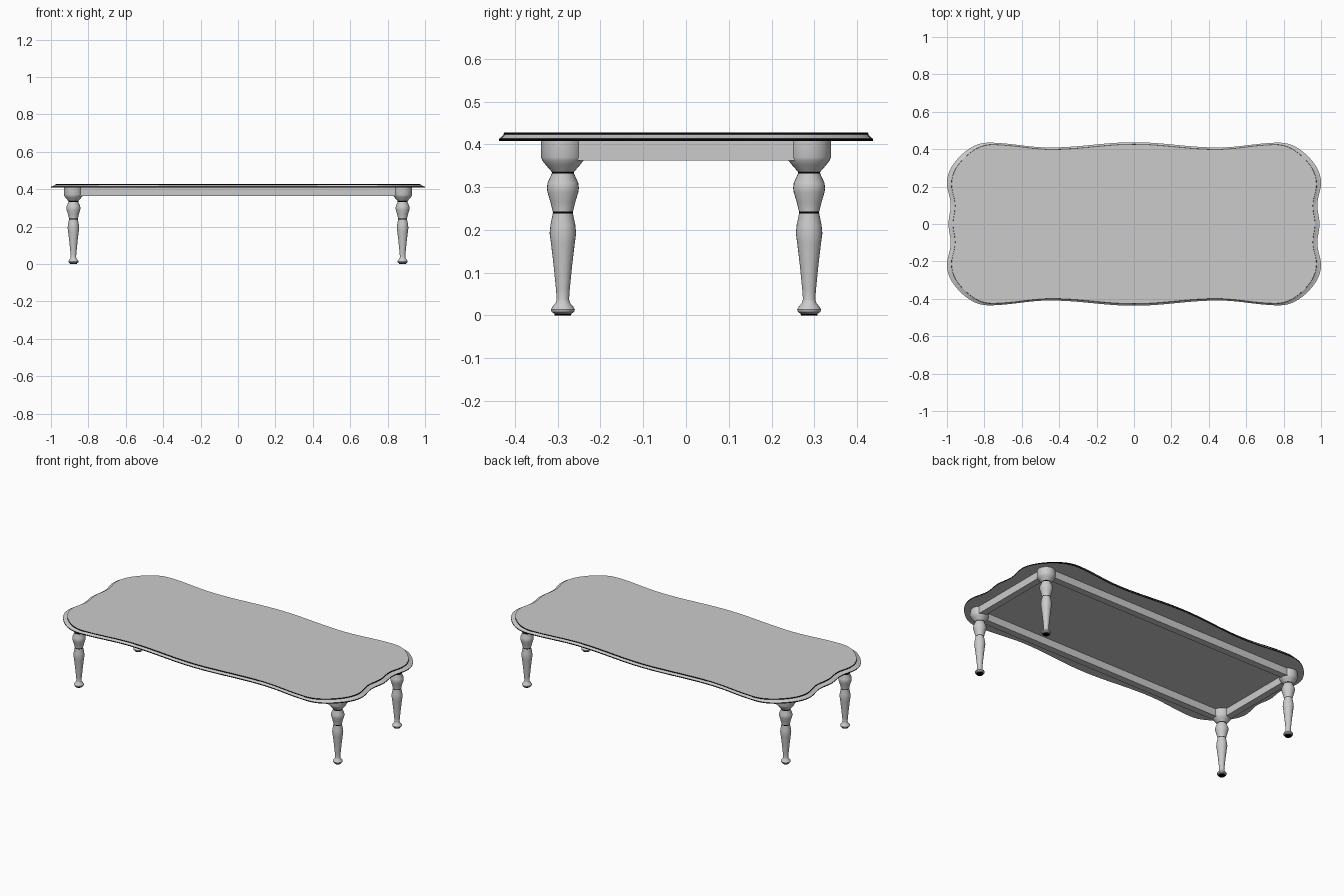
import bpy, bmesh, math
from mathutils import Vector

if "Cube" in bpy.data.objects:
    bpy.data.objects.remove(bpy.data.objects["Cube"])

grey = bpy.data.materials.new("light grey")
grey.diffuse_color = (0.6, 0.6, 0.6, 1)
grey.use_nodes = True
grey.node_tree.nodes["Principled BSDF"].inputs["Base Color"].default_value = grey.diffuse_color
black = bpy.data.materials.new("black trim")
black.diffuse_color = (0, 0, 0, 1)
black.use_nodes = True
black.node_tree.nodes["Principled BSDF"].inputs["Base Color"].default_value = black.diffuse_color


def finish(name, bm, smooth=None, bands=()):
    """Make the object; faces whose centre height is in a band turn black."""
    bmesh.ops.recalc_face_normals(bm, faces=bm.faces)
    for f in bm.faces:
        z = f.calc_center_median().z
        if any(lo <= z <= hi for lo, hi in bands):
            f.material_index = 1
    me = bpy.data.meshes.new(name)
    bm.to_mesh(me)
    bm.free()
    me.materials.append(grey)
    if bands:
        me.materials.append(black)
    ob = bpy.data.objects.new(name, me)
    bpy.context.collection.objects.link(ob)
    if smooth:
        bpy.ops.object.select_all(action='DESELECT')
        ob.select_set(True)
        bpy.context.view_layer.objects.active = ob
        bpy.ops.object.shade_smooth_by_angle(angle=math.radians(smooth))
    return ob


def skin(bm, rings):
    """Bridge closed rings of points and cap both ends."""
    vs = [[bm.verts.new(p) for p in r] for r in rings]
    n = len(vs[0])
    for a, b in zip(vs, vs[1:]):
        for i in range(n):
            j = (i + 1) % n
            bm.faces.new((a[i], a[j], b[j], b[i]))
    bm.faces.new(vs[0][::-1])
    bm.faces.new(vs[-1])


# Scalloped outline: one quadrant, end middle to long side middle
def wave(t, a, b):
    return a + (b - a) * (1 - math.cos(math.pi * t)) / 2


def quadrant():
    pts = []
    for i in range(6):                       # end: bulge to dip
        t = i / 6
        pts.append((wave(t, 0.992, 0.98), 0.1 * t))
    for i in range(6):                       # end: dip to corner
        t = i / 6
        pts.append((wave(t, 0.98, 1.0), 0.1 + 0.12 * t))
    for i in range(16):                      # rounded corner, slightly flattened
        a = math.pi / 2 * i / 16
        k = 1 - 0.05 * math.sin(2 * a) ** 2
        pts.append((0.78 + 0.22 * k * math.cos(a), 0.22 + 0.215 * k * math.sin(a)))
    for i in range(12):                      # side: corner to dip
        t = i / 12
        pts.append((0.78 - 0.33 * t, wave(t, 0.435, 0.409)))
    for i in range(13):                      # side: dip to middle bulge
        t = i / 12
        pts.append((0.45 - 0.45 * t, wave(t, 0.409, 0.437)))
    return pts


q = quadrant()
half = q + [(-x, y) for x, y in q[-2::-1]]
outline = half + [(x, -y) for x, y in half[-2:0:-1]]

# Table top with a moulded edge and black trim at its upper and lower rims
bm = bmesh.new()
edge = [(0.4085, 1.0), (0.4135, 1.0), (0.416, 0.991),
        (0.4195, 0.984), (0.4235, 0.976), (0.4285, 0.975)]
skin(bm, [[Vector((x * s, y * s, z)) for x, y in outline] for z, s in edge])
finish("table_top", bm, 30, [(0.409, 0.4135), (0.424, 0.428)])

# Turned legs with black rings and base
LX, LY = 0.88, 0.288
profile = [(0.019, 0.0), (0.02, 0.004), (0.026, 0.008), (0.028, 0.014),
           (0.024, 0.021), (0.017, 0.029), (0.0145, 0.038), (0.016, 0.06),
           (0.022, 0.12), (0.028, 0.17), (0.031, 0.192), (0.029, 0.212),
           (0.0235, 0.239), (0.0235, 0.243),
           (0.029, 0.265), (0.036, 0.288), (0.0375, 0.298), (0.036, 0.31),
           (0.026, 0.332), (0.026, 0.336),
           (0.040, 0.352), (0.048, 0.362), (0.051, 0.37), (0.051, 0.41)]
N = 24
for sx, xn in ((-1, "left"), (1, "right")):
    for sy, yn in ((-1, "front"), (1, "back")):
        bm = bmesh.new()
        skin(bm, [[(sx * LX + r * math.cos(2 * math.pi * i / N),
                    sy * LY + r * math.sin(2 * math.pi * i / N), z)
                   for i in range(N)] for r, z in profile])
        finish(f"{yn}_{xn}_leg", bm, 35,
               [(-0.001, 0.004), (0.239, 0.243), (0.332, 0.336)])


# Apron rails between the legs
def rail(name, x, y, sx, sy):
    bm = bmesh.new()
    bmesh.ops.create_cube(bm, size=1)
    for v in bm.verts:
        v.co = (x + v.co.x * sx, y + v.co.y * sy, 0.3865 + v.co.z * 0.047)
    finish(name, bm)


T = 0.042
for s, a, b in ((-1, "front", "left"), (1, "back", "right")):
    rail(a + "_apron", 0, s * (LY + 0.014), 2 * LX, T)
    rail(b + "_apron", s * (LX + 0.014), 0, T, 2 * LY)
